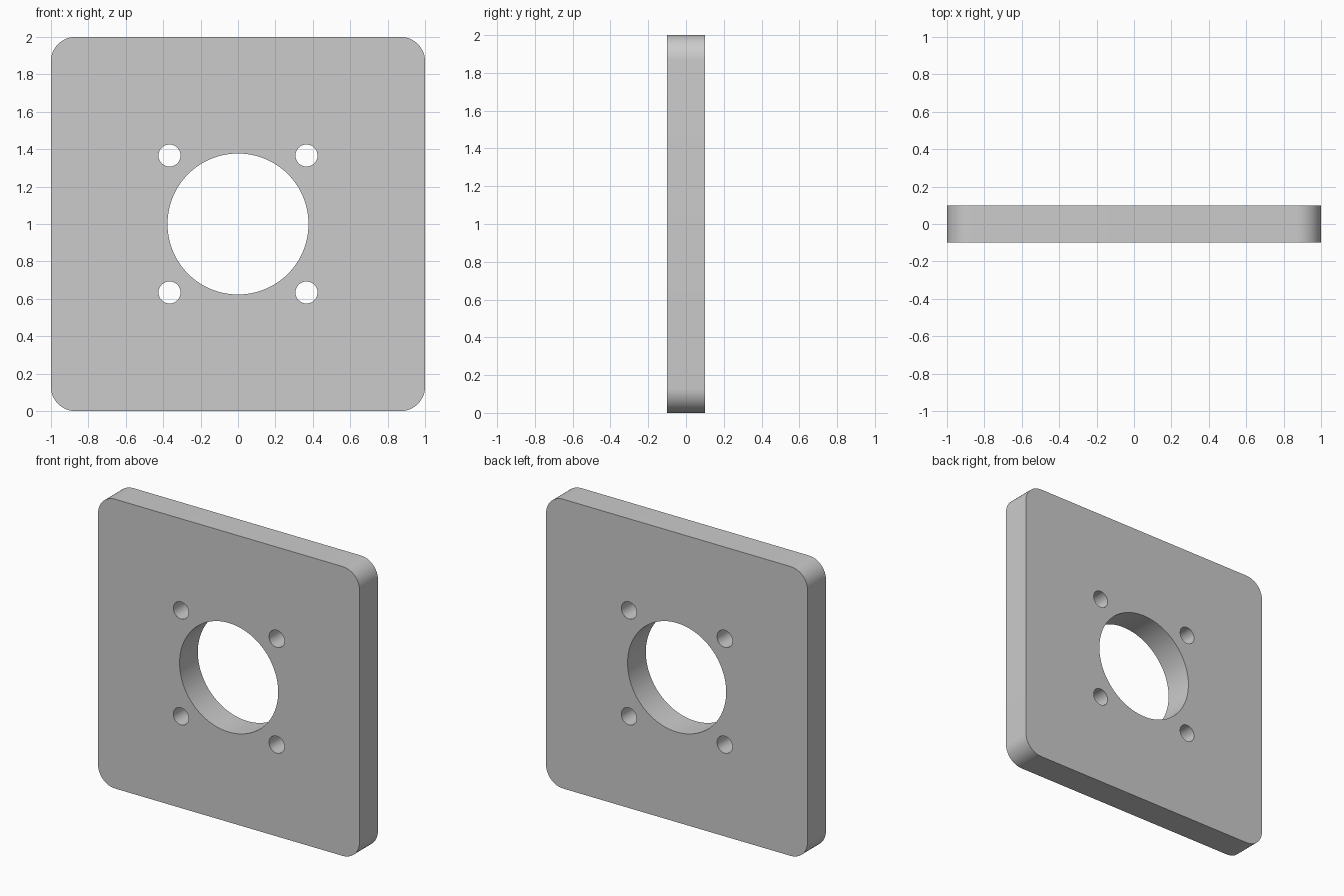
import bpy, bmesh
from math import sin, cos, pi

if "Cube" in bpy.data.objects:
    bpy.data.objects.remove(bpy.data.objects["Cube"])

HALF, CORNER, THICK, MID = 1.0, 0.13, 0.2, 1.0


def arc(cx, cz, r, start, sweep, n):
    """n + 1 points along an arc in the XZ plane."""
    return [(cx + r * cos(start + sweep * i / n), 0, cz + r * sin(start + sweep * i / n))
            for i in range(n + 1)]


def circle(cx, cz, r, n):
    return arc(cx, cz, r, 0, 2 * pi, n)[:-1]


# Rounded square outline
k = HALF - CORNER
outline = []
for i, (sx, sz) in enumerate([(1, 1), (-1, 1), (-1, -1), (1, -1)]):
    outline += arc(sx * k, MID + sz * k, CORNER, i * pi / 2, pi / 2, 12)

# Central bore and four screw holes
loops = [outline, circle(0, MID, 0.377, 96)]
loops += [circle(sx * 0.366, MID + sz * 0.366, 0.059, 32) for sx in (-1, 1) for sz in (-1, 1)]

# Fill the profile around the holes
bm = bmesh.new()
for pts in loops:
    vs = [bm.verts.new(p) for p in pts]
    for a, b in zip(vs, vs[1:] + vs[:1]):
        bm.edges.new((a, b))
bmesh.ops.triangle_fill(bm, edges=bm.edges[:], use_beauty=True, use_dissolve=False, normal=(0, -1, 0))
bmesh.ops.recalc_face_normals(bm, faces=bm.faces[:])
mesh = bpy.data.meshes.new("mounting_plate")
bm.to_mesh(mesh)
bm.free()

plate = bpy.data.objects.new("mounting_plate", mesh)
bpy.context.collection.objects.link(plate)
bpy.context.view_layer.objects.active = plate
plate.select_set(True)

# Give the plate its thickness, centred on y = 0
solid = plate.modifiers.new("thickness", 'SOLIDIFY')
solid.thickness = THICK
solid.offset = 0
bpy.ops.object.modifier_apply(modifier=solid.name)

# Consistent outward normals, smooth hole walls with crisp rims
bm = bmesh.new()
bm.from_mesh(mesh)
bmesh.ops.recalc_face_normals(bm, faces=bm.faces[:])
bm.to_mesh(mesh)
bm.free()
bpy.ops.object.shade_smooth_by_angle()
